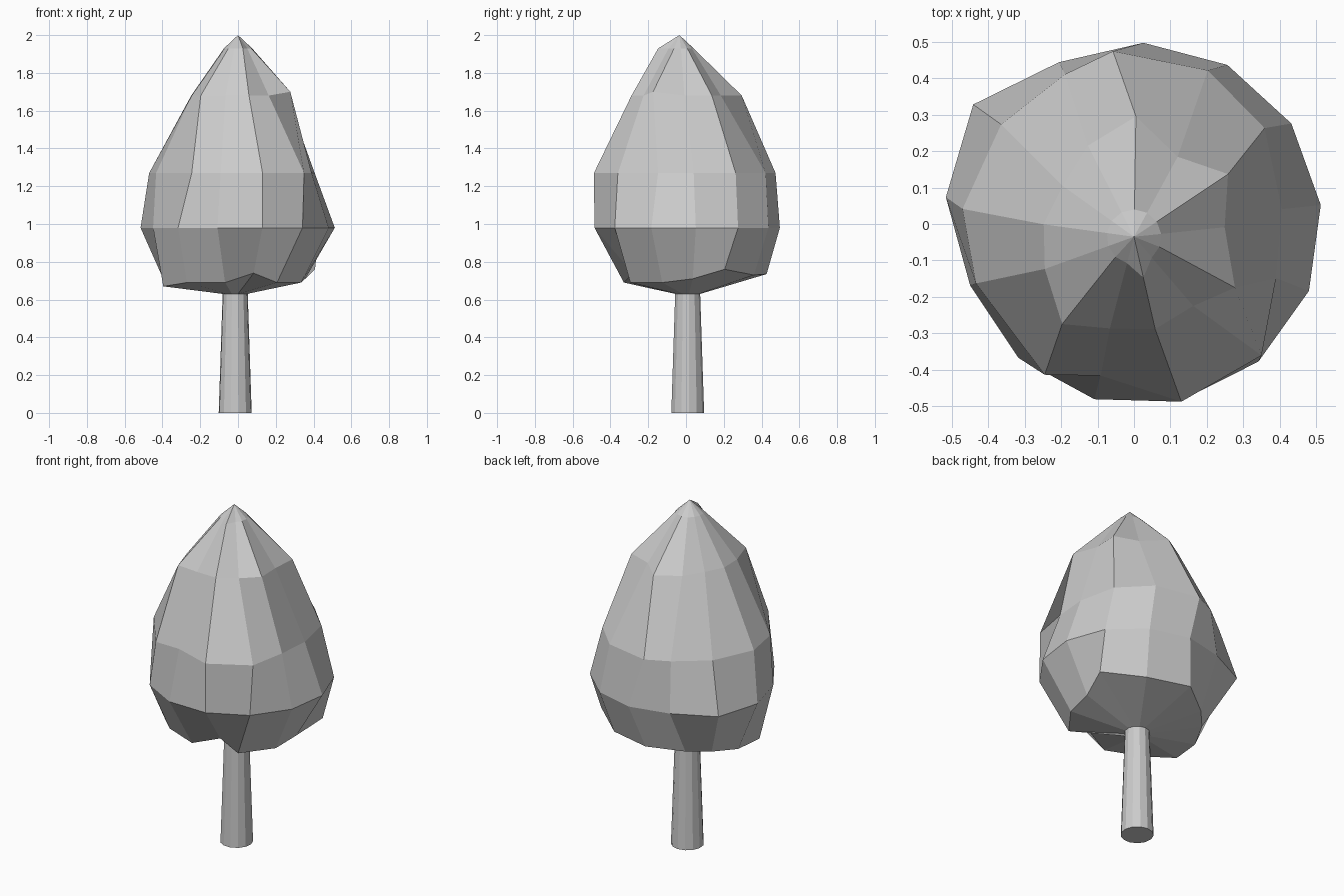
import bpy
import bmesh
from math import cos, sin, tau, radians

SIDES = 13
BODY_CENTRE = (0.018, 0.0)
TOP_CENTRE = (0.0, -0.035)
TRUNK_CENTRE = (-0.015, 0.008)

if "Cube" in bpy.data.objects:
    bpy.data.objects.remove(bpy.data.objects["Cube"], do_unlink=True)


def make_material(name, colour):
    material = bpy.data.materials.new(name)
    material.use_nodes = True
    material.diffuse_color = colour
    shader = material.node_tree.nodes["Principled BSDF"]
    shader.inputs["Base Color"].default_value = colour
    return material


def finish(bm, name, material):
    bmesh.ops.recalc_face_normals(bm, faces=bm.faces)
    mesh = bpy.data.meshes.new(name)
    bm.to_mesh(mesh)
    bm.free()
    mesh.materials.append(material)
    obj = bpy.data.objects.new(name, mesh)
    bpy.context.scene.collection.objects.link(obj)


def add_ring(bm, centre, height, radii, swings={}, lifts={}):
    """Uneven ring; swings turn single corners in degrees, lifts raise them."""
    ring = []
    for k, radius in enumerate(radii):
        angle = radians(6 + swings.get(k, 0)) + k * tau / SIDES
        ring.append(bm.verts.new((centre[0] + radius * cos(angle),
                                  centre[1] + radius * sin(angle),
                                  height + lifts.get(k, 0.0))))
    return ring


def bridge(bm, lower, upper):
    for k in range(SIDES):
        following = (k + 1) % SIDES
        bm.faces.new((lower[k], lower[following], upper[following], upper[k]))


def close_fan(bm, ring, centre, height):
    tip = bm.verts.new((*centre, height))
    for k in range(SIDES):
        bm.faces.new((ring[k], ring[(k + 1) % SIDES], tip))


def even_radii(radius, bulges={}):
    """Equal radii, apart from the few corners that are pulled outwards."""
    return [radius + bulges.get(k, 0.0) for k in range(SIDES)]


grey = make_material("plain grey", (0.6, 0.6, 0.6, 1.0))

# Foliage: irregular rings from the underside to the pointed top
rim_radii = [.34, .44, .41, .43, .38, .38, .4, .43, .38, .34, .29, .35, .34]
rim_swings = {1: -6, 3: 8, 4: 10, 5: 4, 7: -4, 8: -7, 11: -8}
rim_lifts = {0: .02, 1: .07, 2: .04, 3: .045, 4: .015, 6: -.02, 7: -.02, 10: .05}
shoulder_radii = [.39, .43, .46, .48, .46, .47, .49, .48, .49, .43, .5, .49, .4]
shoulder_swings = {1: 4, 2: 5, 3: 10, 6: 3, 8: 10, 11: 2}
upper_radii = [.25, .31, .25, .33, .28, .24, .25, .26, .31, .26, .26, .25, .31]

bm = bmesh.new()
rings = [
    add_ring(bm, TRUNK_CENTRE, 0.63, even_radii(0.067)),
    add_ring(bm, BODY_CENTRE, 0.69, rim_radii, rim_swings, rim_lifts),
    add_ring(bm, BODY_CENTRE, 0.98, even_radii(0.497, {5: 0.067, 6: 0.042})),
    add_ring(bm, BODY_CENTRE, 1.27, shoulder_radii, shoulder_swings),
    add_ring(bm, TOP_CENTRE, 1.68, upper_radii, {8: 3, 12: -5}, {12: 0.02}),
    add_ring(bm, TOP_CENTRE, 1.93, even_radii(0.075, {10: 0.04})),
]
for lower, upper in zip(rings, rings[1:]):
    bridge(bm, lower, upper)
close_fan(bm, rings[0], TRUNK_CENTRE, 0.63)
close_fan(bm, rings[-1], TOP_CENTRE, 2.0)
finish(bm, "foliage", grey)

# Trunk: gently tapered round post
bm = bmesh.new()
foot = add_ring(bm, TRUNK_CENTRE, 0.0, even_radii(0.088))
head = add_ring(bm, TRUNK_CENTRE, 0.63, even_radii(0.067))
bridge(bm, foot, head)
bm.faces.new(foot)
bm.faces.new(head)
finish(bm, "trunk", grey)
